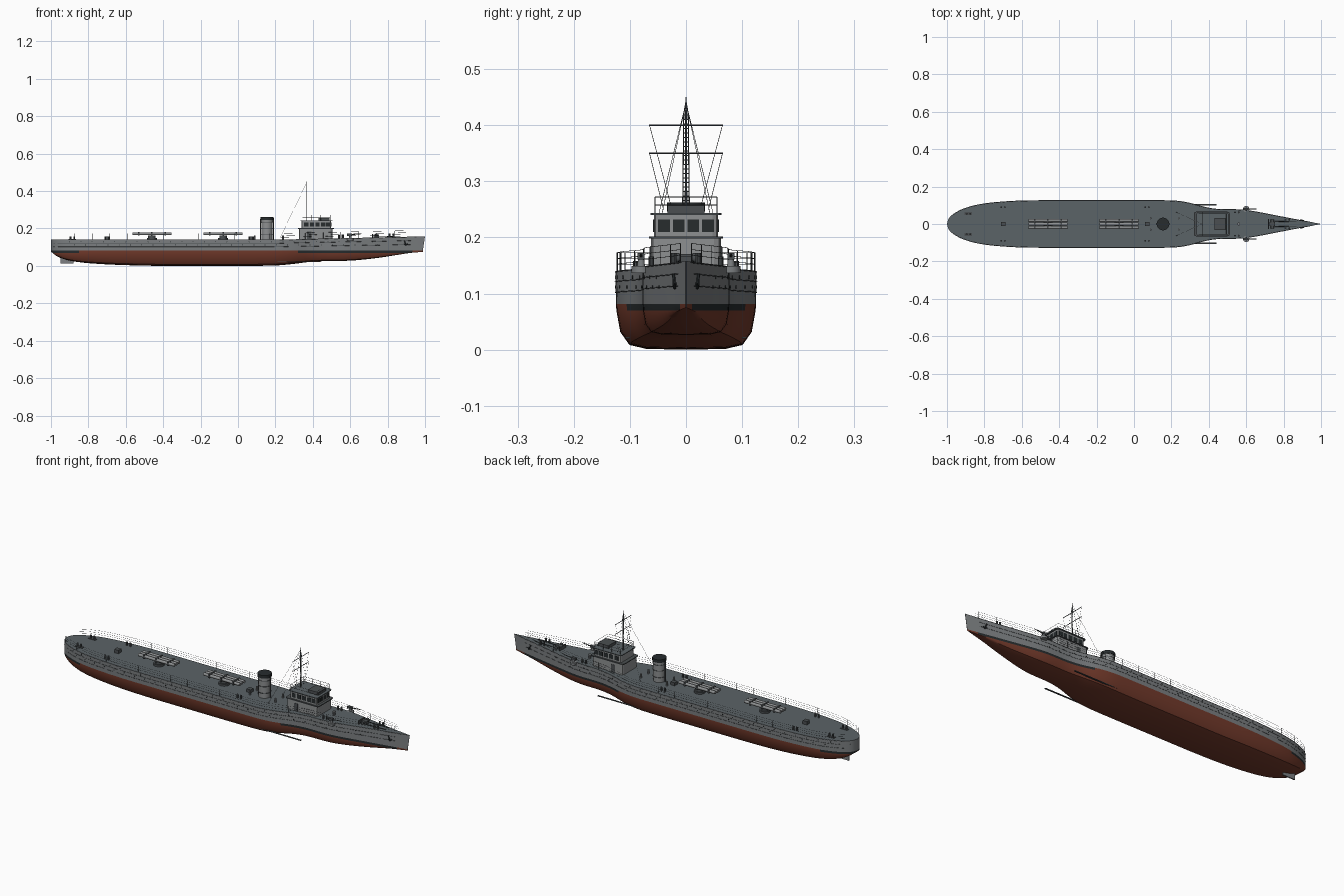
import bpy, bmesh, math
from mathutils import Vector

if "Cube" in bpy.data.objects:
    bpy.data.objects.remove(bpy.data.objects["Cube"])

def material(name, rgb):
    m = bpy.data.materials.new(name)
    m.diffuse_color = (*rgb, 1)
    m.use_nodes = True
    m.node_tree.nodes["Principled BSDF"].inputs["Base Color"].default_value = m.diffuse_color
    return m

HULL = material("hull grey", (0.20, 0.212, 0.22))
HOUSE = material("light grey", (0.27, 0.28, 0.285))
DECK = material("deck grey", (0.105, 0.125, 0.135))
RED = material("red bottom", (0.17, 0.042, 0.024))
DARK = material("dark grey", (0.02, 0.025, 0.027))
METAL = material("metal grey", (0.07, 0.078, 0.083))

def finish(name, bm, mats, smooth=False):
    bmesh.ops.recalc_face_normals(bm, faces=bm.faces[:])
    me = bpy.data.meshes.new(name)
    bm.to_mesh(me)
    bm.free()
    for m in mats:
        me.materials.append(m)
    ob = bpy.data.objects.new(name, me)
    bpy.context.collection.objects.link(ob)
    if smooth:
        bpy.ops.object.select_all(action='DESELECT')
        ob.select_set(True)
        bpy.context.view_layer.objects.active = ob
        bpy.ops.object.shade_smooth_by_angle(angle=math.radians(35))
    return ob

def boxes(name, specs, mat, bevel=0):
    """specs: (x0, x1, y0, y1, z0, z1)"""
    bm = bmesh.new()
    for x0, x1, y0, y1, z0, z1 in specs:
        vs = bmesh.ops.create_cube(bm, size=1)["verts"]
        for v in vs:
            v.co = ((x0 + x1) / 2 + v.co.x * (x1 - x0), (y0 + y1) / 2 + v.co.y * (y1 - y0),
                    (z0 + z1) / 2 + v.co.z * (z1 - z0))
    if bevel:
        up = [e for e in bm.edges if abs(e.verts[0].co.z - e.verts[1].co.z) > 1e-5]
        bmesh.ops.bevel(bm, geom=up, offset=bevel, segments=2, affect='EDGES', profile=0.5)
    return finish(name, bm, [mat])

def rods(name, specs, mat, seg=12):
    """specs: (start, end, radius, end radius)"""
    bm = bmesh.new()
    for a, b, r0, r1 in specs:
        a, b = Vector(a), Vector(b)
        vs = bmesh.ops.create_cone(bm, cap_ends=True, segments=seg, radius1=r0, radius2=r1,
                                   depth=(b - a).length)["verts"]
        q = Vector((0, 0, 1)).rotation_difference(b - a)
        for v in vs:
            v.co = q @ v.co + (a + b) / 2
    return finish(name, bm, [mat], True)

def wires(name, paths, r, mat):
    cu = bpy.data.curves.new(name, 'CURVE')
    cu.dimensions, cu.bevel_depth, cu.bevel_resolution = '3D', r, 0
    for p in paths:
        s = cu.splines.new('POLY')
        s.points.add(len(p) - 1)
        for pt, co in zip(s.points, p):
            pt.co = (*co, 1)
    cu.materials.append(mat)
    ob = bpy.data.objects.new(name, cu)
    bpy.context.collection.objects.link(ob)

# Hull stations: x, half beam, keel height
ST = [(-1, .0005, .078), (-.99, .03, .068), (-.965, .054, .05), (-.92, .078, .033), (-.85, .1, .02),
      (-.75, .115, .011), (-.6, .1245, .004), (-.4, .126, 0), (0, .126, 0), (.15, .126, .001),
      (.23, .1235, .004), (.3, .112, .011), (.38, .09, .021), (.45, .079, .025), (.57, .077, .027),
      (.64, .068, .031), (.75, .047, .043), (.88, .022, .063), (1, .0005, .079)]
FINE = []
for i in range(len(ST) - 1):
    p = [Vector(ST[min(max(i + k, 0), len(ST) - 1)]) for k in (-1, 0, 1, 2)]
    d = [max((p[k + 1] - p[k]).length, 1e-6) for k in range(3)]
    for k in range(4):
        t = k / 4
        m1 = (p[2] - p[0]) / (d[0] + d[1]) * d[1]
        m2 = (p[3] - p[1]) / (d[1] + d[2]) * d[1]
        FINE.append((2*t**3 - 3*t*t + 1) * p[1] + (t**3 - 2*t*t + t) * m1
                    + (3*t*t - 2*t**3) * p[2] + (t**3 - t*t) * m2)
FINE.append(Vector(ST[-1]))
for f in FINE:
    f.y, f.z = min(f.y, .126), max(f.z, 0)

def beam(x):
    for a, b in zip(FINE, FINE[1:]):
        if a.x <= x <= b.x:
            return a.y + (b.y - a.y) * (x - a.x) / (b.x - a.x)
    return 0

def deck(x):
    return .14 + .018 * max(0, (x - .2) / .8)

# Hull: lofted half sections joined port to starboard
bm = bmesh.new()
rings = []
for x, b, k in FINE:
    h = .07 - k
    half = [(0, k), (.56, k + .02 * h), (.8, k + .12 * h), (.93, k + .45 * h), (.985, max(.07, k)),
            (.99, .081), (1, deck(x))]
    ring = [(-f * b, z) for f, z in reversed(half)] + [(f * b, z) for f, z in half[1:]]
    rings.append([bm.verts.new((x - max(0, x - .85) * .08 * min(1, (deck(x) - z) / .075), y, z))
                  for y, z in ring])
for r0, r1 in zip(rings, rings[1:]):
    n = len(r0)
    for j in range(n):
        f = bm.faces.new((r0[j], r0[(j + 1) % n], r1[(j + 1) % n], r1[j]))
        xm = (r0[0].co.x + r1[0].co.x) / 2
        band = min(j, 11 - j)
        if j == n - 1:
            f.material_index = 1
        elif band == 0:
            f.material_index = 0
        elif band == 1 and (.33 < xm < .93 or xm < -.84):
            f.material_index = 3
        else:
            f.material_index = 2
bm.faces.new(rings[0])
bm.faces.new(rings[-1])
finish("hull", bm, [HULL, DECK, RED, DARK], True)

# Rub rails, plating lines and portholes along both sides
SIDES = (-1, 1)
xs = [-.985 + i * .0294 for i in range(67)]
wires("plating_strips", [[(x, s * (beam(x) + .0003), z * deck(x) / .14) for x in xs if x < lim]
                         for s in SIDES for z, lim in ((.102, .95), (.121, .95), (.1385, .97))], .0008, METAL)
rods("portholes", [((x, s * (beam(x) - .002), z), (x, s * (beam(x) + .0008), z), .0028, .0028)
                   for s in SIDES for z, o in ((.129, 0), (.112, .025))
                   for x in [-.9 + o + i * .06 for i in range(28)]], DARK, 8)

# Deck railings
px = [-.97 + i * .0475 for i in range(41)]
px = [x for x in px if x < .95]
edge = lambda x, s, h: (x, s * max(beam(x) - .003, .001), deck(x) + h)
wires("rail_posts", [[edge(x, s, 0), edge(x, s, .033)] for x in px[::2] for s in SIDES], .0008, METAL)
wires("rail_lines", [[edge(x, s, h) for x in px] for h in (.012, .022, .033) for s in SIDES], .0005, METAL)

# Rudder, skeg and bilge keels
boxes("rudder", [(-.95, -.88, -.003, .003, .012, .06)], HULL)
boxes("bilge_keels", [(-.4, .44, min(s * .1, s * .108), max(s * .1, s * .108), .02, .023) for s in SIDES], METAL)

# Bridge
boxes("bridge_lower", [(.325, .505, -.062, .062, .138, .2)], HOUSE, .012)
boxes("bridge_upper", [(.34, .498, -.057, .057, .2, .24)], HOUSE, .01)
boxes("bridge_ledges", [(.32, .512, -.066, .066, .198, .202)], METAL, .012)
boxes("bridge_roof", [(.334, .504, -.063, .063, .24, .244)], DECK, .01)
boxes("bridge_windows",
      [(.497, .4992, y - .0105, y + .0105, .21, .232) for y in (-.039, -.013, .013, .039)]
      + [(x - .011, x + .011, s * .0573 - .0011, s * .0573 + .0011, .21, .232)
         for s in SIDES for x in (.365, .395, .425, .455, .48)], DARK)
boxes("bridge_doors", [(.37, .392, s * .0622 - .001, s * .0622 + .001, .145, .185) for s in SIDES], METAL)
boxes("chart_box", [(.43, .49, -.033, .033, .244, .259)], METAL)
corners = [(.345, -.055), (.493, -.055), (.493, .055), (.345, .055), (.345, -.055)]
wires("bridge_rail", [[(x, y, z) for x, y in corners] for z in (.258, .272)]
      + [[(x, s * .055, .244), (x, s * .055, .272)] for x in (.345, .394, .443, .493) for s in SIDES],
      .0008, METAL)

# Mast: narrow ladder lattice with yards and stays
mx = .365
wires("mast", [[(mx, s * .006, .244), (mx, s * .004, .42), (mx, 0, .442)] for s in SIDES]
      + [[(mx, -.005, .25 + i * .008), (mx, .005, .25 + i * .008)] for i in range(22)], .001, METAL)
rods("mast_pole", [((mx, 0, .24), (mx, 0, .45), .0025, .0012)], METAL, 8)
rods("yards", [((mx, -.066, z), (mx, .066, z), .0015, .0015) for z in (.35, .4)], METAL, 6)
wires("rigging", [p for s in SIDES for p in (
    [(mx, 0, .44), (mx, s * .048, .244)], [(mx, 0, .44), (.22, s * .065, .14)],
    [(mx, s * .065, .4), (mx, s * .025, .25)], [(mx, s * .065, .35), (mx, s * .04, .25)])], .0005, METAL)

# Funnel with cap band, steam pipe and guard rings
fx = .155
rods("funnel", [((fx, 0, .138), (fx, 0, .246), .029, .031)], HOUSE, 32)
rods("funnel_cap", [((fx, 0, .246), (fx, 0, .262), .034, .034)], DARK, 32)
rods("funnel_rings", [((fx, 0, z), (fx, 0, z + .002), .0325, .0325) for z in (.165, .2, .23)], METAL, 32)
rods("steam_pipes", [((fx + .034, 0, .14), (fx + .034, 0, .255), .003, .003),
                     ((fx - .034, 0, .14), (fx - .034, 0, .25), .003, .003)], METAL, 8)

# Two triple tube mounts amidships
for i, cx in enumerate((-.46, -.08)):
    rods(f"tube_base_{i}", [((cx, 0, .138), (cx, 0, .15), .027, .027), ((cx, 0, .15), (cx, 0, .163), .02, .02)], METAL, 20)
    rods(f"tubes_{i}", [((cx - .105, y, .172), (cx + .105, y, .172), .0078, .0078)
                        for y in (-.019, 0, .019)], HOUSE, 12)
    boxes(f"tube_clamps_{i}", [(cx + o - .004, cx + o + .004, -.028, .028, .162, .181)
                               for o in (-.07, 0, .07)], METAL)

# Deck guns abreast of the foredeck, on small sponsons
for s in SIDES:
    side = "left" if s > 0 else "right"
    z = deck(.6)
    rods(f"gun_mount_{side}", [((.6, s * .08, z - .012), (.6, s * .08, z), .017, .017),
                               ((.6, s * .08, z), (.6, s * .08, z + .016), .007, .005)], HULL, 16)
    boxes(f"gun_breech_{side}", [(.583, .61, s * .08 - .006, s * .08 + .006, z + .012, z + .023)], METAL)
    rods(f"gun_barrel_{side}", [((.605, s * .08, z + .018), (.655, s * .08, z + .022), .0025, .0018)], METAL, 8)

# Foredeck: windlass, breakwater, chains and anchors
z = deck(.74)
boxes("windlass", [(.725, .755, -.012, .012, z, z + .015), (.717, .722, -.026, .026, z, z + .018)], METAL)
rods("windlass_drums", [((.74, s * .012, z + .011), (.74, s * .024, z + .011), .009, .009) for s in SIDES], METAL, 12)
wires("anchor_chains", [[(.75, s * .014, z + .004), (.87, s * .012, deck(.87) + .003)] for s in SIDES], .0016, DARK)
for s in SIDES:
    y = lambda x: s * (beam(x) + .002)
    rods("anchor_left" if s > 0 else "anchor_right",
         [((.89, y(.89), .135), (.9, y(.9), .11), .003, .003),
          ((.9, y(.9), .11), (.888, y(.888), .117), .003, .002),
          ((.9, y(.9), .11), (.908, y(.908), .119), .003, .002)], DARK, 8)

# Bollard pairs and small vents
def pair(x, y):
    return [((x + o, y, deck(x) - .002), (x + o, y, deck(x) + .018), .0048, .0048) for o in (-.01, .01)]

rods("bollards", [r for x, y in ((-.885, .055), (-.7, .09), (.07, .09), (.55, .062), (.82, .022))
                  for s in SIDES for r in pair(x, s * y)], METAL, 10)
boxes("bollard_plates", [(-.905, -.865, s * .055 - .008, s * .055 + .008, .139, .143) for s in SIDES], METAL)
boxes("deck_hatches", [(x - .012, x + .012, -.012, .012, .139, h) for x, h in ((-.7, .158), (.07, .156))], METAL)
rods("vents", [((x, s * .03, .138), (x, s * .03, .162), .005, .005) for x in (.09, .24) for s in SIDES]
     + [((.56, 0, .14), (.56, 0, .168), .006, .008)], HULL, 10)
